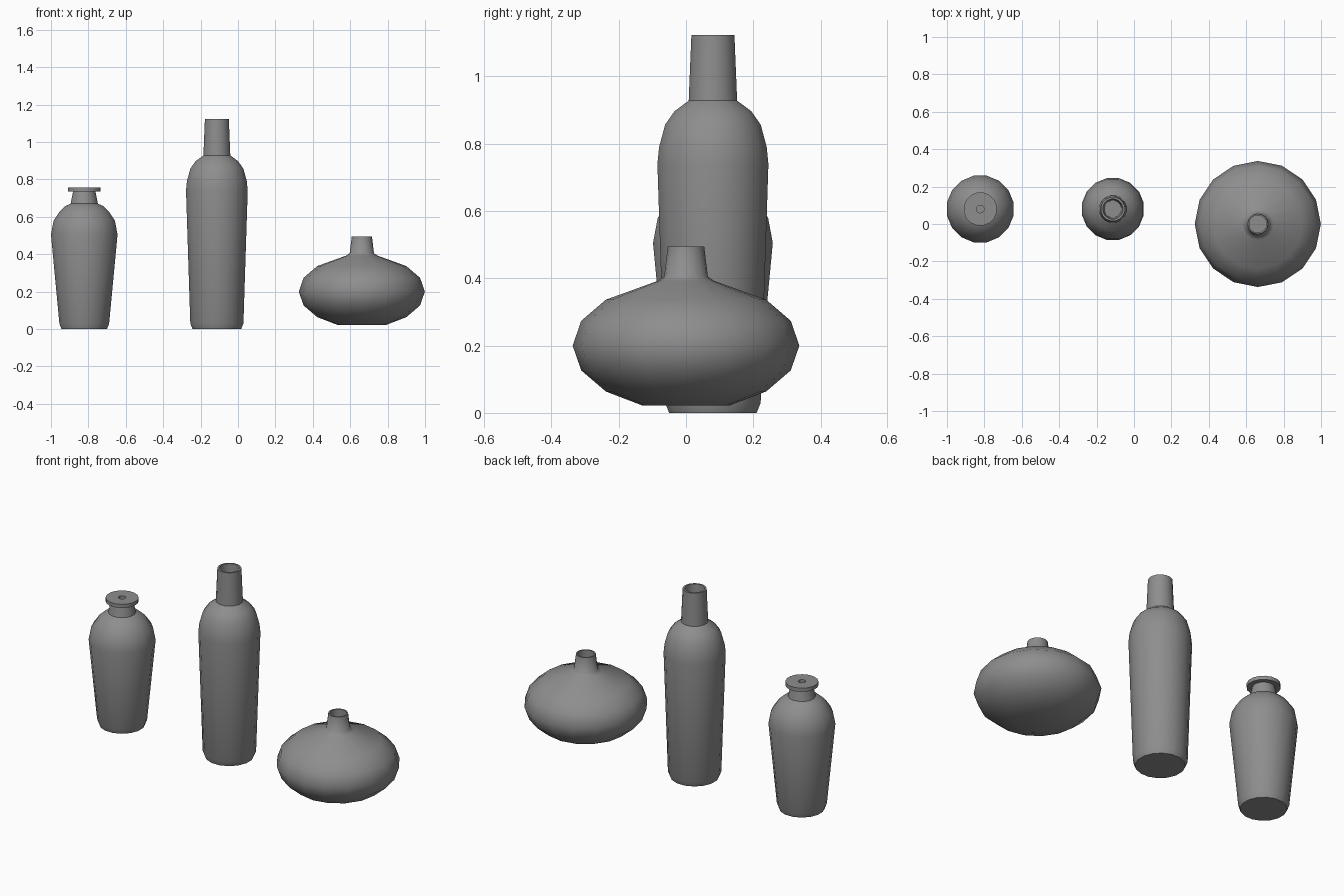
import bpy
import bmesh
from math import cos, sin, pi, radians

SIDES = 16

cube = bpy.data.objects.get("Cube")
if cube:
    bpy.data.objects.remove(cube, do_unlink=True)

# One grey glaze for all vases
grey = bpy.data.materials.new("grey_glaze")
grey.use_nodes = True
colour = (0.27, 0.27, 0.27, 1)
grey.diffuse_color = colour
grey.node_tree.nodes["Principled BSDF"].inputs["Base Color"].default_value = colour


def lathe(name, profile, location, turn=0.0, angle=50):
    """Spin an (r, z) profile, running from base to inner floor, and cap both ends."""
    bm = bmesh.new()
    grow = 1 / cos(turn)
    rings = []
    for r, z in profile:
        ring = []
        for i in range(SIDES):
            a = turn + 2 * pi * i / SIDES
            ring.append(bm.verts.new((r * grow * cos(a), r * grow * sin(a), z)))
        rings.append(ring)
    for low, high in zip(rings, rings[1:]):
        for i in range(SIDES):
            j = (i + 1) % SIDES
            bm.faces.new((low[i], low[j], high[j], high[i]))
    bm.faces.new(rings[0][::-1])
    bm.faces.new(rings[-1])
    mesh = bpy.data.meshes.new(name)
    bm.to_mesh(mesh)
    bm.free()
    mesh.materials.append(grey)
    obj = bpy.data.objects.new(name, mesh)
    obj.location = location
    bpy.context.collection.objects.link(obj)
    bpy.ops.object.select_all(action="DESELECT")
    obj.select_set(True)
    bpy.context.view_layer.objects.active = obj
    bpy.ops.object.shade_smooth_by_angle(angle=radians(angle))
    return obj


half_step = pi / SIDES

# Short shouldered vase with a flat collar and a pin hole
lathe("short_vase", [
    (0.122, 0), (0.133, 0.03), (0.178, 0.505), (0.164, 0.58),
    (0.13, 0.63), (0.1, 0.658), (0.073, 0.67), (0.06, 0.735),
    (0.088, 0.735), (0.088, 0.757), (0.02, 0.757), (0.02, 0.71),
], (-0.822, 0.08, 0), half_step)

# Tall bottle vase with an open neck
lathe("tall_vase", [
    (0.13, 0), (0.142, 0.03), (0.165, 0.74), (0.16, 0.79),
    (0.142, 0.857), (0.114, 0.897), (0.072, 0.928), (0.064, 1.123),
    (0.053, 1.123), (0.045, 0.93),
], (-0.113, 0.08, 0), half_step)

# Squat vase: flattened sphere body with a short open neck
body = [(0.337 * cos(a), 0.2 + 0.193 * sin(a))
        for a in (radians(22.5 * k) for k in range(-3, 3))]
lathe("squat_vase", body + [
    (0.085, 0.392), (0.065, 0.405), (0.054, 0.495),
    (0.046, 0.495), (0.046, 0.4),
], (0.662, 0, 0), angle=60)
